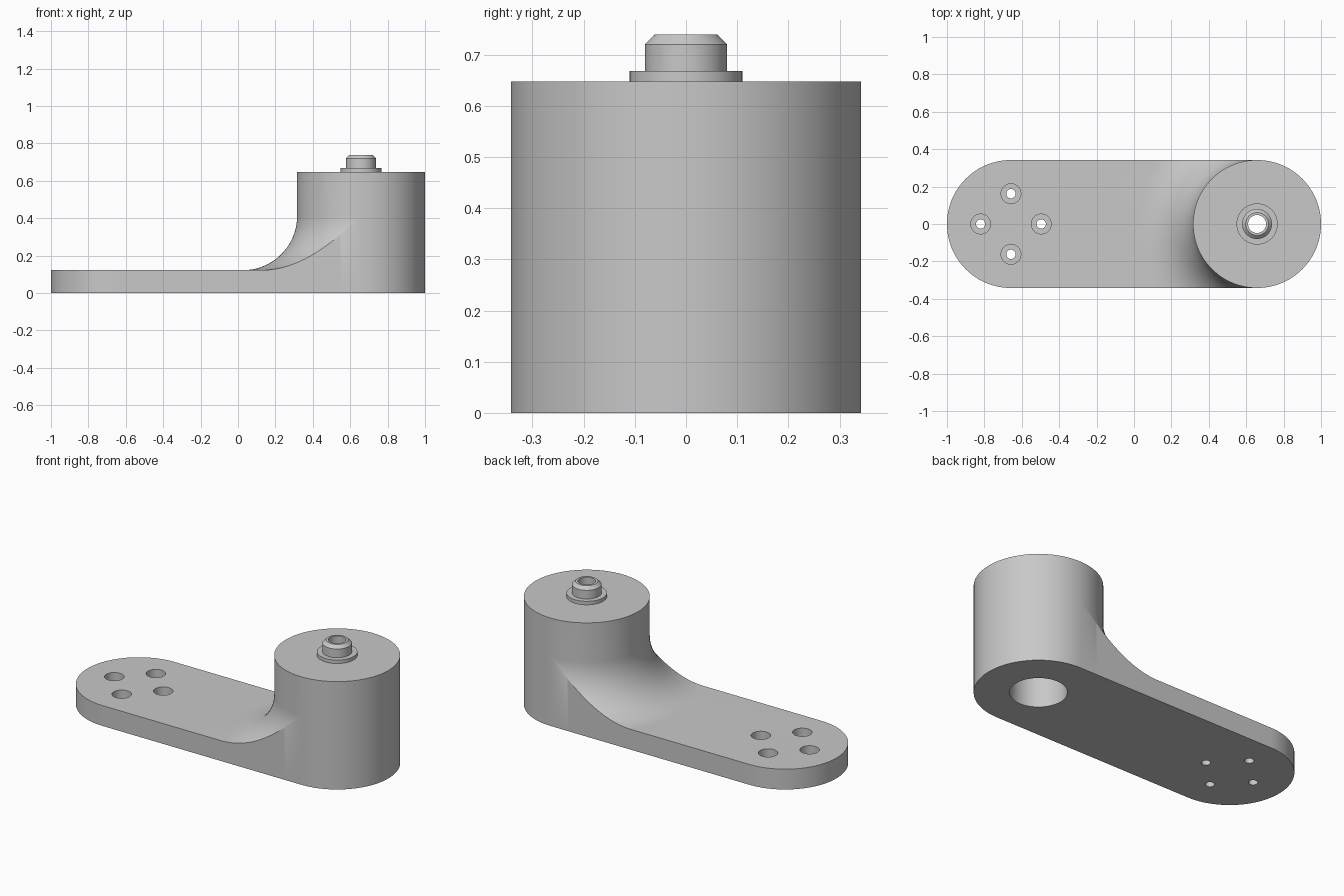
import bpy, bmesh, math

cube = bpy.data.objects.get("Cube")
if cube:
    bpy.data.objects.remove(cube)

RAD, CX = 0.342, 0.658          # end radius, distance of end centres from middle
ARM_Z, TOP_Z = 0.122, 0.647     # arm and column heights
FIL = 0.29                      # blend radius between column and arm

grey = bpy.data.materials.new("Plain grey")
grey.use_nodes = True
grey.diffuse_color = (0.58, 0.58, 0.58, 1)
grey.node_tree.nodes["Principled BSDF"].inputs["Base Color"].default_value = (0.58, 0.58, 0.58, 1)


def make_object(name, bm):
    bmesh.ops.remove_doubles(bm, verts=bm.verts, dist=1e-5)
    bmesh.ops.recalc_face_normals(bm, faces=bm.faces)
    mesh = bpy.data.meshes.new(name)
    bm.to_mesh(mesh)
    bm.free()
    mesh.materials.append(grey)
    obj = bpy.data.objects.new(name, mesh)
    bpy.context.collection.objects.link(obj)
    return obj


def skin(bm, columns):
    """Join neighbouring columns of vertices, closing the loop."""
    for a, b in zip(columns, columns[1:] + columns[:1]):
        for i in range(len(a) - 1):
            bm.faces.new((a[i], b[i], b[i + 1], a[i + 1]))


def lathe(bm, profile, x, y, steps=64):
    columns = []
    for k in range(steps):
        t = math.tau * k / steps
        columns.append([bm.verts.new((x + r * math.cos(t), y + r * math.sin(t), z))
                        for r, z in profile])
    skin(bm, columns)


def activate(obj):
    bpy.ops.object.select_all(action="DESELECT")
    obj.select_set(True)
    bpy.context.view_layer.objects.active = obj


def smooth(obj):
    activate(obj)
    bpy.ops.object.shade_smooth_by_angle(angle=math.radians(25))


# Outline of the arm: column end, back side, far end, front side
N = 48
outline = []
for k in range(N):
    t = -math.pi / 2 + math.pi * k / N
    outline.append((CX + RAD * math.cos(t), RAD * math.sin(t)))
max_phi = math.atan(2 * CX / RAD)
side = [CX - RAD * math.tan(max_phi * k / 40) for k in range(40)]
outline += [(x, RAD) for x in side]
for k in range(N + 1):
    t = math.pi / 2 + math.pi * k / N
    outline.append((-CX + RAD * math.cos(t), RAD * math.sin(t)))
outline += [(x, -RAD) for x in side[:0:-1]]

# Body: column blending into the arm, trimmed by the outline
bm = bmesh.new()
columns = []
for px, py in outline:
    dx, dy = px - CX, py
    reach = max(math.hypot(dx, dy), RAD)
    ux, uy = dx / reach, dy / reach
    foot = min(reach, RAD + FIL)
    sweep = math.acos(min(1, (RAD + FIL - foot) / FIL))
    if reach - RAD < 1e-6:
        sweep = 0
    pts = [(RAD, TOP_Z)]
    for k in range(21):
        a = sweep * k / 20
        pts.append((RAD + FIL - FIL * math.cos(a), ARM_Z + FIL - FIL * math.sin(a)))
    pts += [(reach, pts[-1][1]), (reach, 0)]
    columns.append([bm.verts.new((CX + d * ux, d * uy, z)) for d, z in pts])
skin(bm, columns)
bm.faces.new([c[0] for c in columns])
bm.faces.new([c[-1] for c in columns])
body = make_object("crank_body", bm)

# Cutter: shaft bore and four counterbored screw holes
bm = bmesh.new()
lathe(bm, [(0, -0.1), (0.153, -0.1), (0.153, 0.6), (0.048, 0.6), (0.048, 0.8), (0, 0.8)], CX, 0)
for k in range(4):
    t = math.pi / 2 * k
    lathe(bm, [(0, -0.1), (0.025, -0.1), (0.025, 0.06), (0.053, 0.06), (0.053, 0.2), (0, 0.2)],
          -CX + 0.162 * math.cos(t), 0.162 * math.sin(t), 40)
cutter = make_object("hole_cutter", bm)
cutter.hide_render = True

cut = body.modifiers.new("holes", "BOOLEAN")
cut.operation = "DIFFERENCE"
cut.solver = "EXACT"
cut.object = cutter
activate(body)
bpy.ops.object.modifier_apply(modifier=cut.name)
bpy.data.objects.remove(cutter)
smooth(body)

# Collar and hollow chamfered pin on top of the column
bm = bmesh.new()
lathe(bm, [(0.048, TOP_Z), (0.11, TOP_Z), (0.11, 0.668), (0.08, 0.668), (0.08, 0.72),
           (0.061, 0.739), (0.048, 0.739), (0.048, TOP_Z)], CX, 0)
smooth(make_object("hollow_pin", bm))
